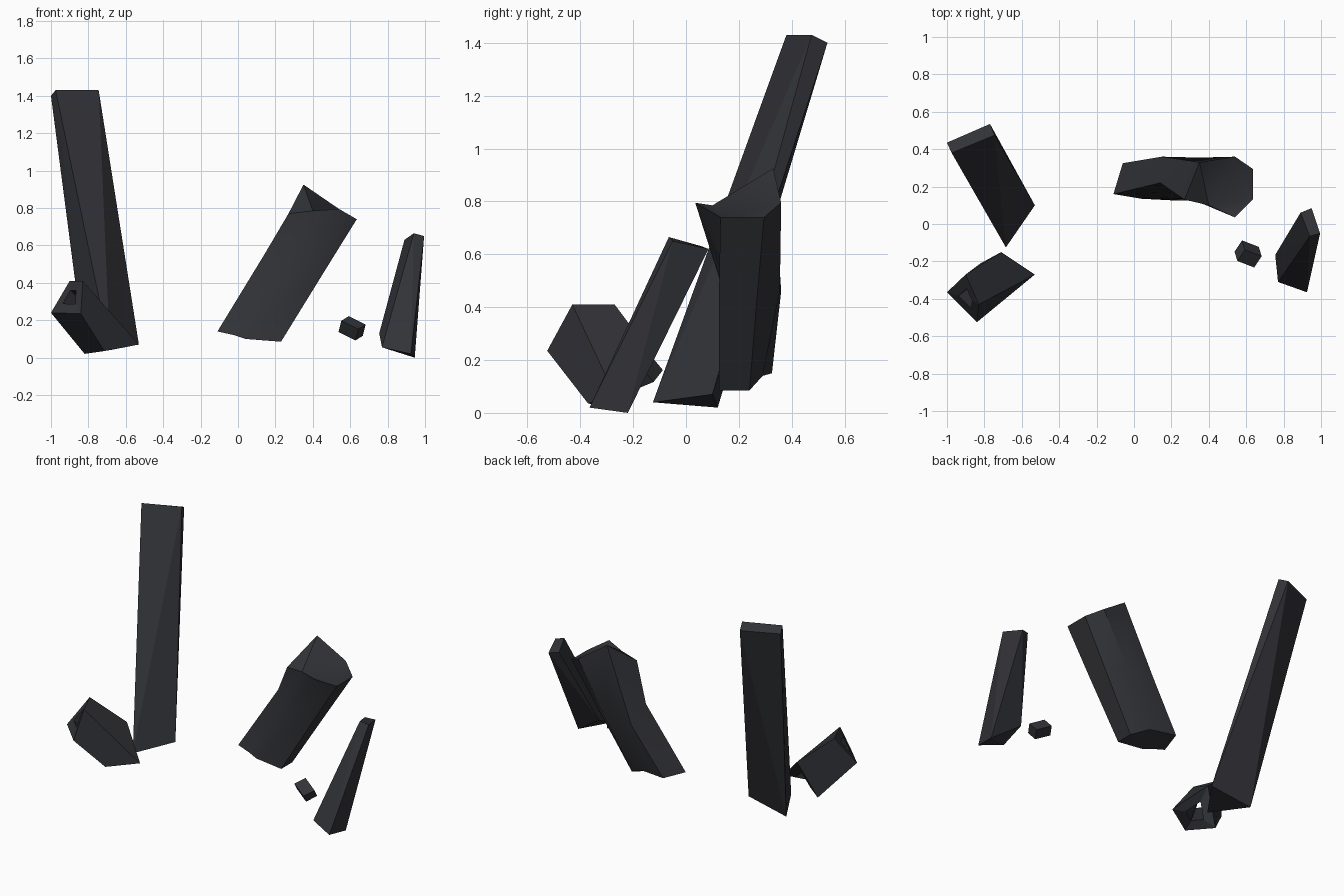
import bpy, bmesh, math
from mathutils import Vector

if "Cube" in bpy.data.objects:
    bpy.data.objects.remove(bpy.data.objects["Cube"])

stone = bpy.data.materials.new("dark slate")
stone.diffuse_color = (0.032, 0.033, 0.039, 1)
stone.use_nodes = True
stone.node_tree.nodes["Principled BSDF"].inputs["Base Color"].default_value = stone.diffuse_color


def finish(name, bm, smooth=False):
    bmesh.ops.recalc_face_normals(bm, faces=bm.faces)
    me = bpy.data.meshes.new(name)
    bm.to_mesh(me)
    bm.free()
    me.materials.append(stone)
    ob = bpy.data.objects.new(name, me)
    bpy.context.collection.objects.link(ob)
    if smooth:
        bpy.context.view_layer.objects.active = ob
        ob.select_set(True)
        bpy.ops.object.shade_smooth_by_angle(angle=math.radians(40))
        ob.select_set(False)
    return ob


def hull(name, pts):
    bm = bmesh.new()
    for p in pts:
        bm.verts.new(p)
    res = bmesh.ops.convex_hull(bm, input=bm.verts)
    bmesh.ops.delete(bm, geom=[v for v in bm.verts if not v.link_faces], context='VERTS')
    return finish(name, bm)


def loft(name, rings, closed=False, smooth=False):
    """Skin successive rings; closed joins the last ring to the first, else caps the ends."""
    bm = bmesh.new()
    rs = [[bm.verts.new(p) for p in r] for r in rings]
    n = len(rs[0])
    pairs = list(zip(rs, rs[1:])) + ([(rs[-1], rs[0])] if closed else [])
    for a, b in pairs:
        for i in range(n):
            j = (i + 1) % n
            bm.faces.new((a[i], a[j], b[j], b[i]))
    if not closed:
        caps = [bm.faces.new(rs[0]), bm.faces.new(rs[-1])]
        bmesh.ops.triangulate(bm, faces=caps)
    return finish(name, bm, smooth)


def shrink(ring, s):
    c = sum((Vector(p) for p in ring), Vector()) / len(ring)
    return [c + (Vector(p) - c) * s for p in ring]


# tall leaning slab
hull("tall_slab", [
    (-1.0, .435, 1.40), (-.77, .535, 1.40), (-.745, .475, 1.43), (-.975, .38, 1.43),
    (-.82, .12, .02), (-.53, .10, .07), (-.685, -.125, .04)])

# hollow block with a hole running through its length
upper = [(-1.0, -.365, .24), (-.84, -.525, .235), (-.83, -.43, .41), (-.90, -.27, .41)]
lower = [(-.82, -.21, .02), (-.715, -.37, .035), (-.53, -.27, .07), (-.71, -.15, .25)]
loft("hollow_block", [upper, lower, shrink(lower, .42), shrink(upper, .42)], closed=True)

# broad bent shard with a flared top
base = [(-.11, .16, .14), (-.02, .145, .12), (.04, .135, .10), (.23, .125, .085),
        (.23, .24, .085), (.12, .29, .14), (-.06, .325, .15)]
waist = [(.14, .22, .55), (.22, .17, .51), (.32, .135, .48), (.455, .125, .45),
         (.455, .27, .45), (.35, .355, .46), (.15, .36, .46)]
crown = [(.27, .13, .77), (.40, .10, .785), (.54, .035, .795), (.635, .13, .74),
         (.635, .295, .74), (.54, .36, .795), (.35, .33, .925)]
loft("broad_shard", [base, waist, crown], smooth=True)

# small tumbled cube
u, v, w = Vector((.09, -.035, -.045)), Vector((.04, .06, .025)), Vector((.015, -.05, .06))
c = Vector((.61, -.16, .157))
hull("small_cube", [c + (u * i + v * j + w * k) / 2
                    for i in (-1, 1) for j in (-1, 1) for k in (-1, 1)])

# tapering spike
hull("tapered_spike", [
    (.89, .06, .63), (.95, .085, .62), (.995, -.05, .65), (.94, -.065, .665),
    (.77, -.31, .055), (.925, -.365, .02), (.755, -.165, .13), (.945, -.22, 0)])
